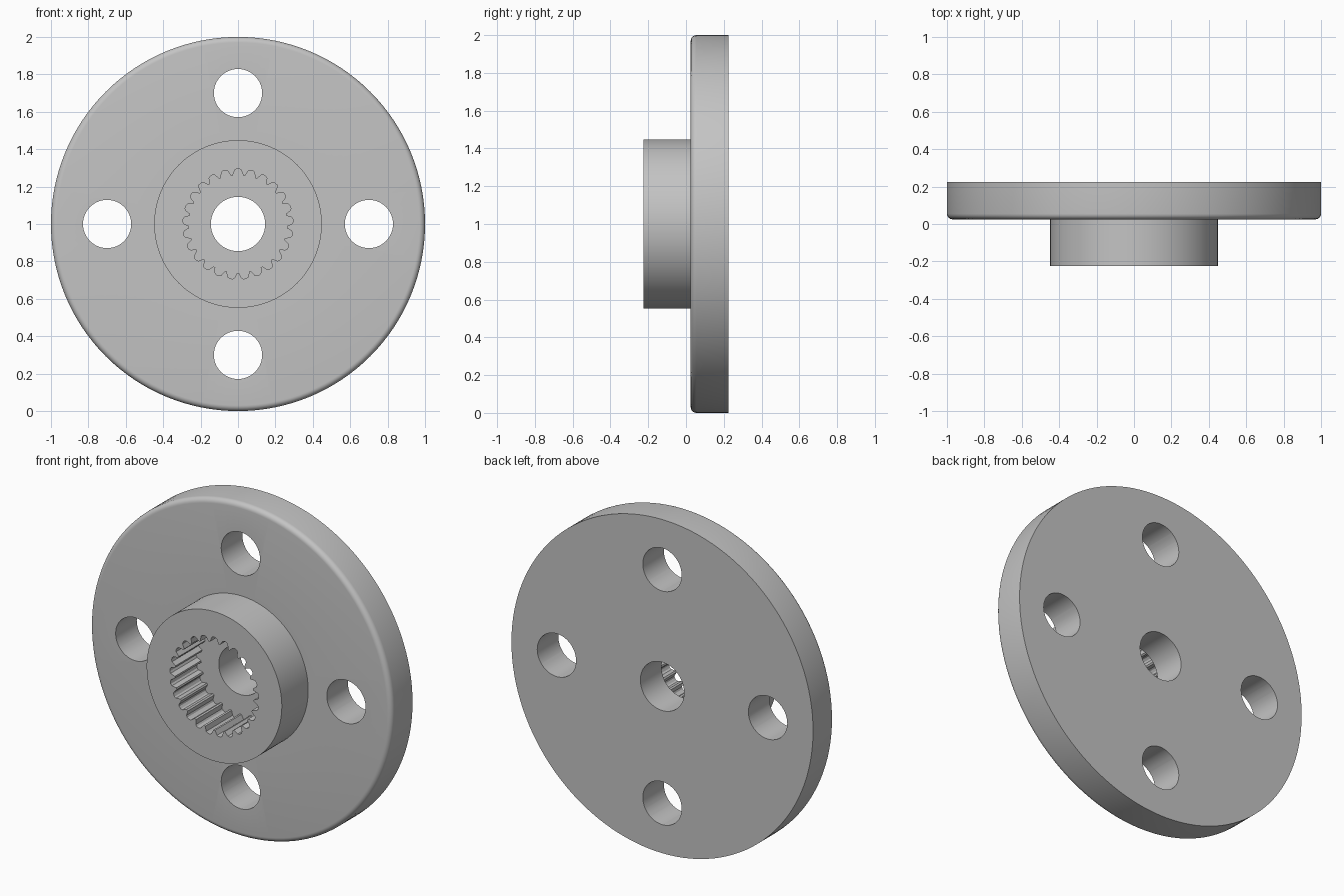
import bpy, bmesh, math
from mathutils import Vector

if "Cube" in bpy.data.objects:
    bpy.data.objects.remove(bpy.data.objects["Cube"])

CZ = 1.0                        # height of the wheel axis
BACK, STEP, FRONT = 0.225, 0.025, -0.225
TEETH, R_ROOT, R_TIP = 25, 0.295, 0.262

grey = bpy.data.materials.new("plain grey")
grey.diffuse_color = (0.55, 0.55, 0.55, 1)
grey.use_nodes = True
grey.node_tree.nodes["Principled BSDF"].inputs["Base Color"].default_value = grey.diffuse_color


def make_object(name, bm):
    bmesh.ops.recalc_face_normals(bm, faces=bm.faces)
    mesh = bpy.data.meshes.new(name)
    bm.to_mesh(mesh)
    bm.free()
    mesh.materials.append(grey)
    obj = bpy.data.objects.new(name, mesh)
    bpy.context.collection.objects.link(obj)
    return obj


def lathe(name, profile, steps=128):
    """Spin a closed (radius, y) profile around the wheel axis."""
    bm = bmesh.new()
    verts = [bm.verts.new((r, y, CZ)) for r, y in profile]
    edges = [bm.edges.new((verts[i - 1], verts[i])) for i in range(len(verts))]
    bmesh.ops.spin(bm, geom=verts + edges, cent=(0, 0, CZ), axis=(0, 1, 0),
                   angle=2 * math.pi, steps=steps, use_merge=True)
    bmesh.ops.remove_doubles(bm, verts=bm.verts, dist=1e-5)
    return make_object(name, bm)


def prism(name, outline, y0, y1):
    """Extrude an (x, z) outline along y."""
    bm = bmesh.new()
    face = bm.faces.new([bm.verts.new((x, y0, z)) for x, z in outline])
    ext = bmesh.ops.extrude_face_region(bm, geom=[face])
    moved = [g for g in ext["geom"] if isinstance(g, bmesh.types.BMVert)]
    bmesh.ops.translate(bm, verts=moved, vec=Vector((0, y1 - y0, 0)))
    return make_object(name, bm)


def polar(r, a, cx=0.0, cz=CZ):
    return cx + r * math.cos(a), cz + r * math.sin(a)


# Flange with rounded front rim, raised hub and central bore
fillet = 0.03
rim = [(1 - fillet + fillet * math.cos(t), STEP + fillet - fillet * math.sin(t))
       for t in (math.pi / 2 * i / 6 for i in range(7))]
body = lathe("flanged_hub", [(0.145, BACK), (1, BACK)] + rim +
             [(0.448, STEP), (0.448, FRONT), (0.145, FRONT)])

# Toothed socket cutter: wide grooves between narrow inward teeth
pitch = 2 * math.pi / TEETH
outline = []
for i in range(TEETH):
    a = math.pi / 2 + i * pitch
    outline += [polar(R_TIP, a - 0.42 * pitch), polar(R_ROOT - 0.006, a - 0.24 * pitch),
                polar(R_ROOT, a - 0.1 * pitch), polar(R_ROOT, a + 0.1 * pitch),
                polar(R_ROOT - 0.006, a + 0.24 * pitch), polar(R_TIP, a + 0.42 * pitch)]
cutters = [prism("socket_cutter", outline, FRONT - 0.1, STEP)]

# Four bolt hole cutters
for k in range(4):
    cx, cz = polar(0.70, k * math.pi / 2)
    ring = [polar(0.129, 2 * math.pi * j / 48, cx, cz) for j in range(48)]
    cutters.append(prism("bolt_hole_cutter", ring, -0.1, 0.4))

# Cut the socket and holes, then remove the cutters
bpy.context.view_layer.objects.active = body
body.select_set(True)
for cutter in cutters:
    cutter.hide_render = True
    mod = body.modifiers.new("cut", 'BOOLEAN')
    mod.operation, mod.solver, mod.object = 'DIFFERENCE', 'EXACT', cutter
    bpy.ops.object.modifier_apply(modifier=mod.name)
    bpy.data.objects.remove(cutter)

bpy.ops.object.shade_smooth_by_angle(angle=math.radians(30))
